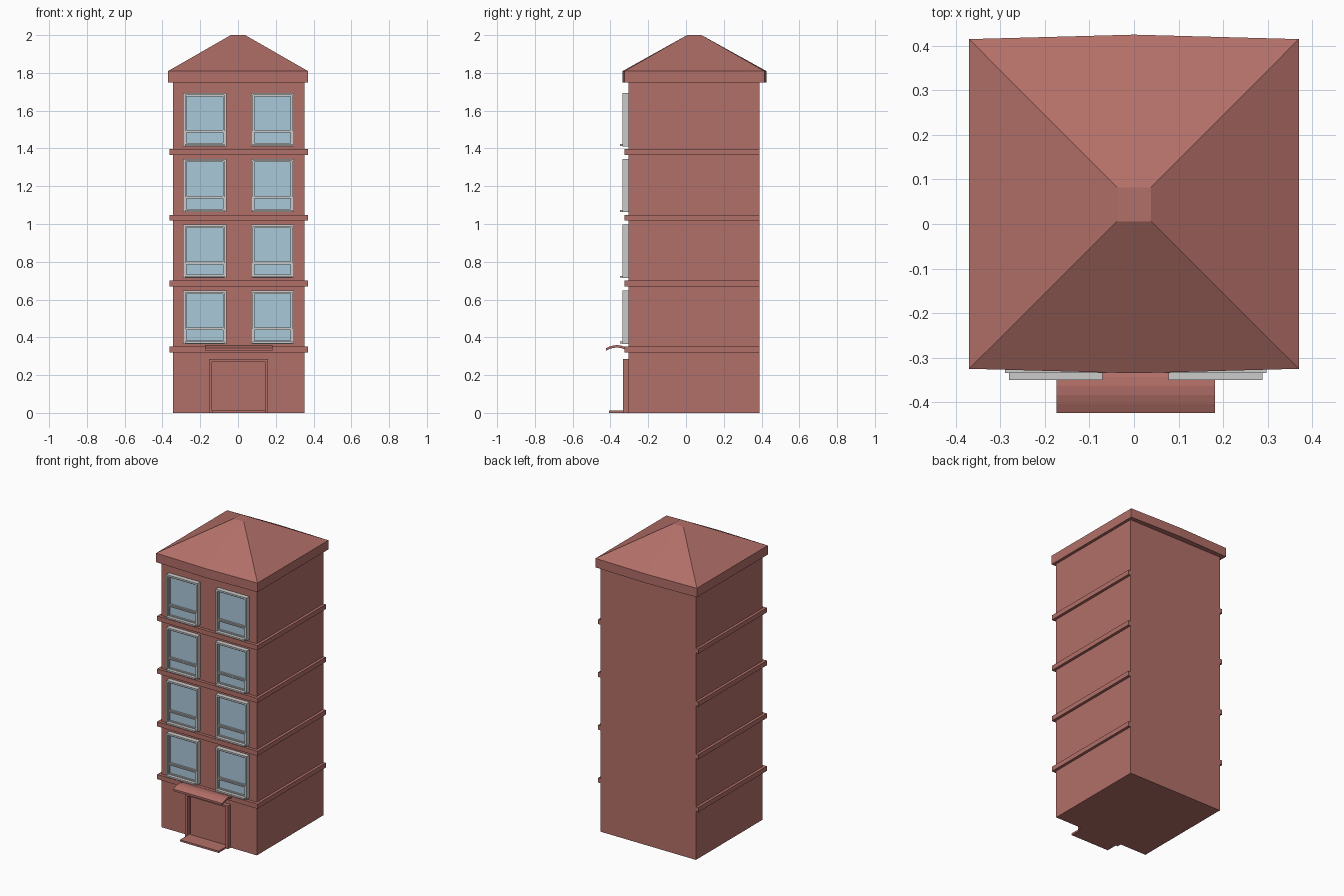
import bpy, bmesh, math

if "Cube" in bpy.data.objects:
    bpy.data.objects.remove(bpy.data.objects["Cube"])


def material(name, rgb):
    m = bpy.data.materials.new(name)
    m.diffuse_color = (*rgb, 1)
    m.use_nodes = True
    m.node_tree.nodes["Principled BSDF"].inputs["Base Color"].default_value = m.diffuse_color
    return m


BRICK = material("brick_red", (0.45, 0.16, 0.14))
GLASS = material("window_glass", (0.40, 0.58, 0.70))
CX = 0.0035  # centre line of the walls


def finish(name, bm, mat=None):
    bmesh.ops.recalc_face_normals(bm, faces=bm.faces)
    me = bpy.data.meshes.new(name)
    bm.to_mesh(me)
    bm.free()
    ob = bpy.data.objects.new(name, me)
    bpy.context.collection.objects.link(ob)
    if mat:
        me.materials.append(mat)
    return ob


def add_box(bm, x0, x1, y0, y1, z0, z1):
    vs = bmesh.ops.create_cube(bm, size=1)["verts"]
    for v in vs:
        v.co = (x0 + (v.co.x + .5) * (x1 - x0),
                y0 + (v.co.y + .5) * (y1 - y0),
                z0 + (v.co.z + .5) * (z1 - z0))


def box(name, *dims, mat=None):
    bm = bmesh.new()
    add_box(bm, *dims)
    return finish(name, bm, mat)


def loft(name, rings, mat):
    """Stack equal-length rings of points, capped at both ends."""
    bm = bmesh.new()
    loops = [[bm.verts.new(p) for p in r] for r in rings]
    n = len(loops[0])
    for a, b in zip(loops, loops[1:]):
        for i in range(n):
            j = (i + 1) % n
            bm.faces.new((a[i], a[j], b[j], b[i]))
    bm.faces.new(loops[0])
    bm.faces.new(loops[-1])
    return finish(name, bm, mat)


def frame(name, x0, x1, z0, z1, w, front, back, mat=None):
    """Rectangular ring of width w standing on the facade."""
    bm = bmesh.new()
    corners = [(x0, z0, 1, 1), (x1, z0, -1, 1), (x1, z1, -1, -1), (x0, z1, 1, -1)]
    sect = [(0, back), (0, front), (w, front), (w, back)]
    rows = [[bm.verts.new((x + sx * o, y, z + sz * o)) for o, y in sect]
            for x, z, sx, sz in corners]
    for i in range(4):
        a, b = rows[i], rows[(i + 1) % 4]
        for k in range(4):
            m = (k + 1) % 4
            bm.faces.new((a[k], b[k], b[m], a[m]))
    return finish(name, bm, mat)


# Main block
box("walls", CX - .348, CX + .348, -.305, .388, 0, 1.76, mat=BRICK)

# Floor bands wrapping front and sides, flush with the back wall
for i in range(4):
    z = .320 + i * .3487
    box(f"floor_band_{i + 1}", CX - .366, CX + .366, -.325, .388, z, z + .031, mat=BRICK)

# Cornice with slightly bowed front and back
plan = [(-.37, -.325), (0, -.335), (.37, -.325), (.37, .415), (0, .425), (-.37, .415)]
loft("cornice", [[(x, y, z) for x, y in plan] for z in (1.75, 1.81)], BRICK)

# Hipped roof with a small flat top
top = [(-.038, .006), (0, .006), (.038, .006), (.038, .082), (0, .082), (-.038, .082)]
loft("roof", [[(x, y, 1.81) for x, y in plan], [(x, y, 2.0) for x, y in top]], BRICK)

# Windows: frame, two sashes, glass and sill
for floor in range(4):
    z = .365 + floor * .3487
    for side in (-1, 1):
        c = CX + side * .1795
        tag = f"{floor + 1}_{'left' if side < 0 else 'right'}"
        frame("window_frame_" + tag, c - .114, c + .114, z, z + .283, .011, -.335, -.303)
        frame("upper_sash_" + tag, c - .103, c + .103, z + .080, z + .272, .007, -.325, -.303)
        frame("lower_sash_" + tag, c - .103, c + .103, z + .011, z + .080, .007, -.329, -.303)
        box("upper_pane_" + tag, c - .097, c + .097, -.315, -.303, z + .086, z + .266, mat=GLASS)
        box("lower_pane_" + tag, c - .097, c + .097, -.319, -.303, z + .017, z + .074, mat=GLASS)
        box("window_sill_" + tag, c - .105, c + .105, -.350, -.310, z + .002, z + .012)

# Door surround: two jambs and a lintel
bm = bmesh.new()
add_box(bm, CX - .156, CX - .140, -.333, -.303, 0, .285)
add_box(bm, CX + .140, CX + .156, -.333, -.303, 0, .285)
add_box(bm, CX - .140, CX + .140, -.333, -.303, .272, .285)
finish("door_surround", bm, BRICK)

# Door and step
box("door", CX - .132, CX + .132, -.312, -.303, .010, .265, mat=BRICK)
box("door_step", CX - .141, CX + .141, -.408, -.303, 0, .012, mat=BRICK)

# Arched canopy over the door
arc = []
for i in range(7):
    t = i / 6
    arc.append((-.424 + t * .120, .331 + .022 * math.sin(math.pi * (.08 + .87 * t))))
profile = [(y, z - .007) for y, z in arc] + [(y, z + .006) for y, z in reversed(arc)]
loft("door_canopy", [[(x, y, z) for y, z in profile] for x in (CX - .178, CX + .178)], BRICK)
